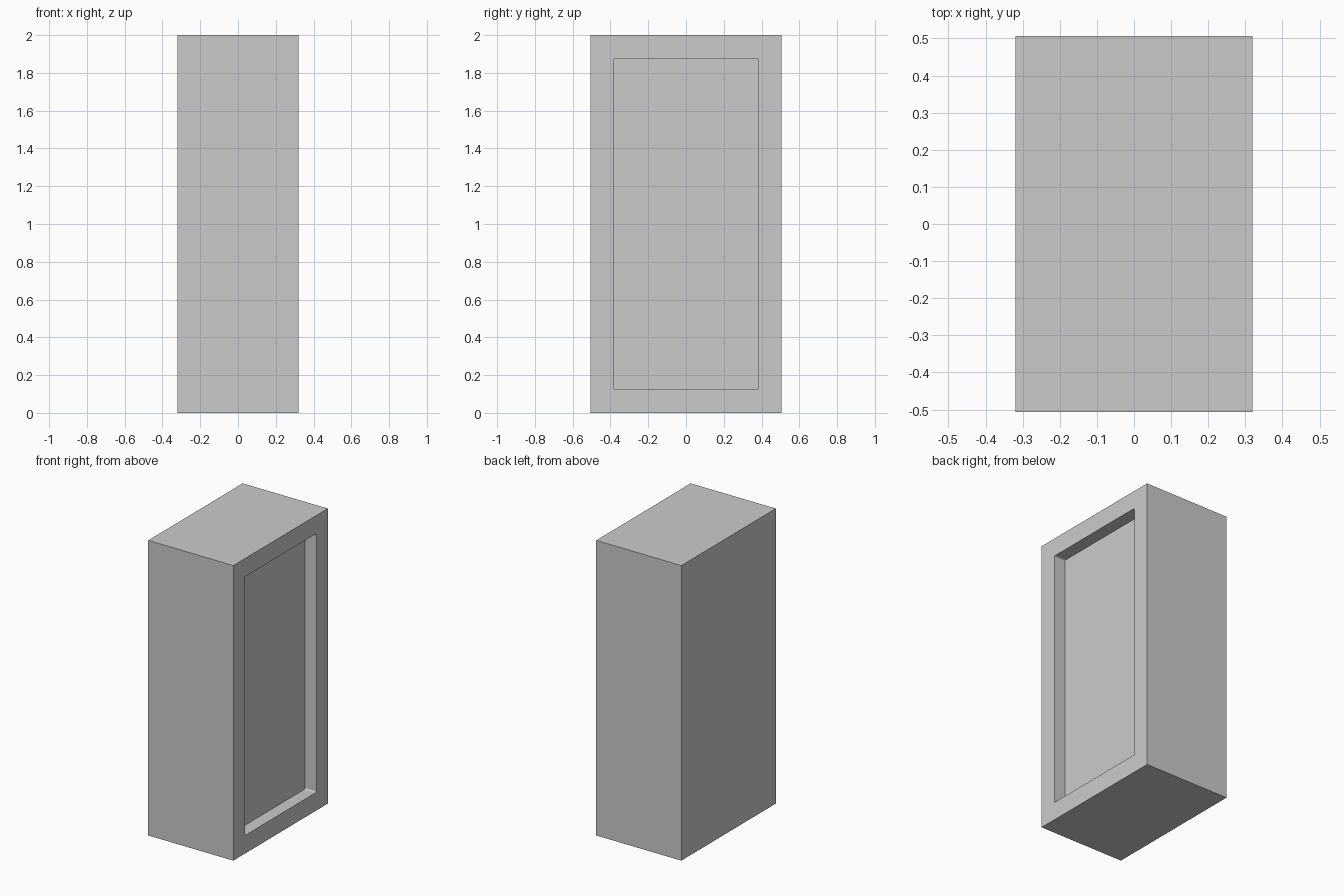
import bpy, bmesh
from mathutils import Matrix, Vector

if "Cube" in bpy.data.objects:
    bpy.data.objects.remove(bpy.data.objects["Cube"])

W, D, H = 0.638, 1.012, 2.0      # overall size
BORDER, DEPTH = 0.123, 0.085     # frame width and recess depth


def box(name, size, centre, corner=0.0):
    """Box mesh; 'corner' rounds the edges running along x."""
    bm = bmesh.new()
    bmesh.ops.create_cube(bm, size=1, matrix=Matrix.Translation(centre) @ Matrix.Diagonal((*size, 1)))
    if corner:
        edges = [e for e in bm.edges
                 if abs((e.verts[0].co - e.verts[1].co).normalized().dot(Vector((1, 0, 0)))) > 0.9]
        bmesh.ops.bevel(bm, geom=edges, offset=corner, segments=3, profile=0.5, affect='EDGES')
    mesh = bpy.data.meshes.new(name)
    bm.to_mesh(mesh)
    bm.free()
    ob = bpy.data.objects.new(name, mesh)
    bpy.context.collection.objects.link(ob)
    return ob


# Cabinet body
cabinet = box("cabinet_body", (W, D, H), (0, 0, H / 2))

# Shallow recess in the right side, with tiny rounded corners
cutter = box("recess_cutter", (2 * DEPTH, D - 2 * BORDER, H - 2 * BORDER),
             (W / 2, 0, H / 2), corner=0.01)
cutter.hide_render = True
cutter.hide_set(True)

cut = cabinet.modifiers.new("side_recess", 'BOOLEAN')
cut.operation = 'DIFFERENCE'
cut.solver = 'EXACT'
cut.object = cutter
